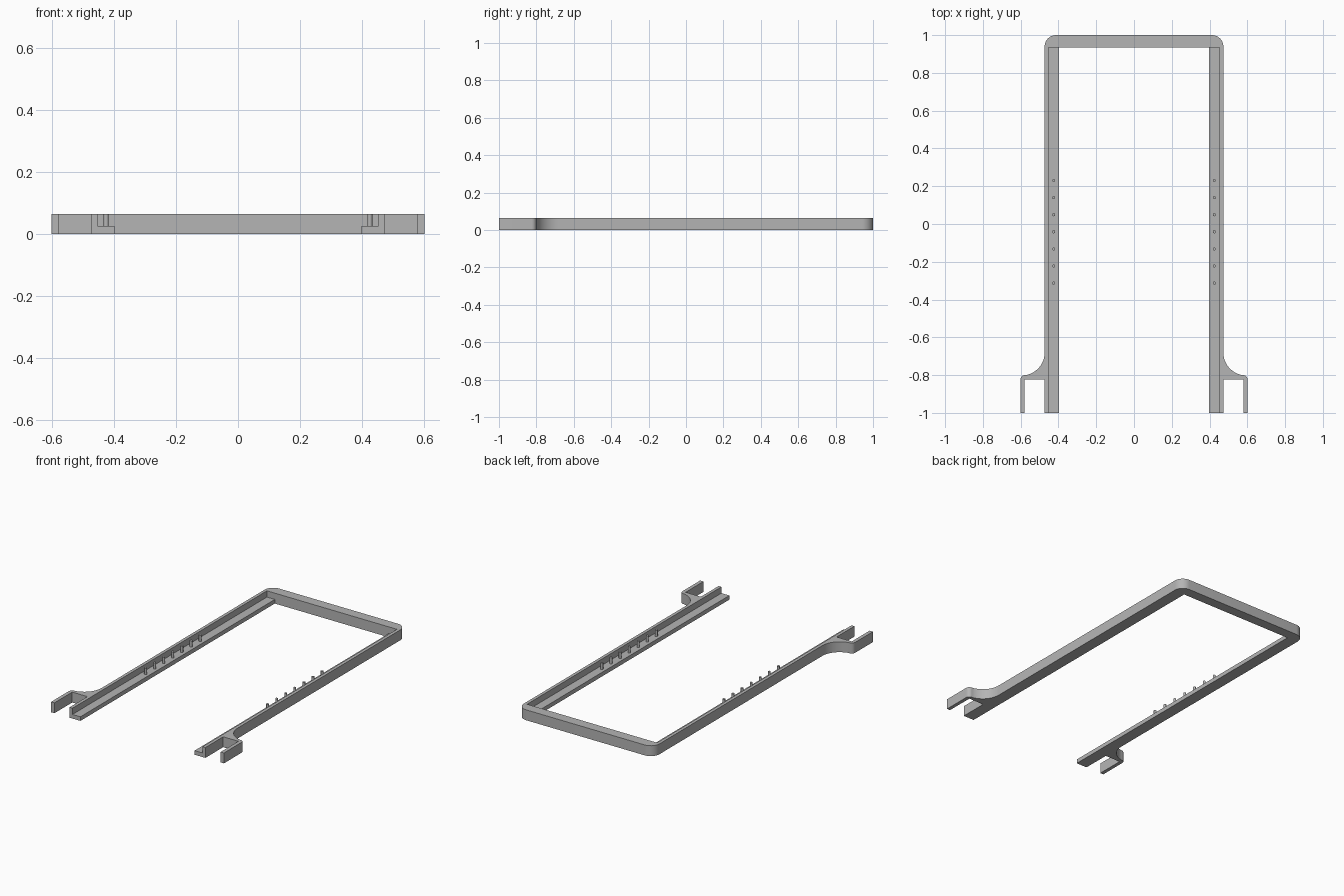
import bpy, bmesh
from math import sin, cos, radians

HEIGHT, LEDGE_H = 0.0655, 0.026
OUTER, WALL_IN, LEDGE_IN = 0.473, 0.453, 0.398
BACK_IN = 0.935

cube = bpy.data.objects.get("Cube")
if cube:
    bpy.data.objects.remove(cube, do_unlink=True)

grey = bpy.data.materials.new("plain grey")
grey.use_nodes = True
colour = (0.46, 0.46, 0.46, 1)
grey.diffuse_color = colour
grey.node_tree.nodes["Principled BSDF"].inputs["Base Color"].default_value = colour


def arc(cx, cy, r, start, end, steps):
    angles = [radians(start + (end - start) * i / steps) for i in range(steps + 1)]
    return [(cx + r * cos(a), cy + r * sin(a)) for a in angles]


def extrude_outline(name, points, z0, z1):
    """Solid prism from a flat outline, with smooth curved sides."""
    bm = bmesh.new()
    face = bm.faces.new([bm.verts.new((x, y, z0)) for x, y in points])
    top = bmesh.ops.extrude_face_region(bm, geom=[face])["geom"]
    verts = [v for v in top if isinstance(v, bmesh.types.BMVert)]
    bmesh.ops.translate(bm, verts=verts, vec=(0, 0, z1 - z0))
    bmesh.ops.recalc_face_normals(bm, faces=bm.faces)
    mesh = bpy.data.meshes.new(name)
    bm.to_mesh(mesh)
    bm.free()
    mesh.materials.append(grey)
    obj = bpy.data.objects.new(name, mesh)
    bpy.context.collection.objects.link(obj)
    bpy.ops.object.select_all(action="DESELECT")
    obj.select_set(True)
    bpy.context.view_layer.objects.active = obj
    bpy.ops.object.shade_smooth_by_angle(angle=radians(30))
    return obj


# U-shaped frame with a flared hook at each front end
half = [(WALL_IN, BACK_IN), (WALL_IN, -1), (OUTER, -1), (OUTER, -0.823),
        (0.579, -0.823), (0.579, -1), (0.602, -1)]
half += arc(0.577, -0.825, 0.025, 0, 80, 8)
half += arc(0.595, -0.68, 0.122, 260, 180, 16)
half += arc(OUTER - 0.06, 0.94, 0.06, 0, 90, 12)
outline = half + [(-x, y) for x, y in reversed(half)]
extrude_outline("frame", outline, 0, HEIGHT)

for side, s in (("left", 1), ("right", -1)):
    # Low inner ledge
    ledge = [(s * x, y) for x, y in ((LEDGE_IN, -1), (WALL_IN, -1),
                                     (WALL_IN, BACK_IN), (LEDGE_IN, BACK_IN))]
    extrude_outline(side + "_ledge", ledge, 0, LEDGE_H)
    # Row of small upright pegs
    for i in range(7):
        peg = arc(s * 0.425, 0.23 - 0.0905 * i, 0.008, 0, 360, 16)[:-1]
        extrude_outline(f"{side}_peg_{i + 1}", peg, LEDGE_H, HEIGHT)
